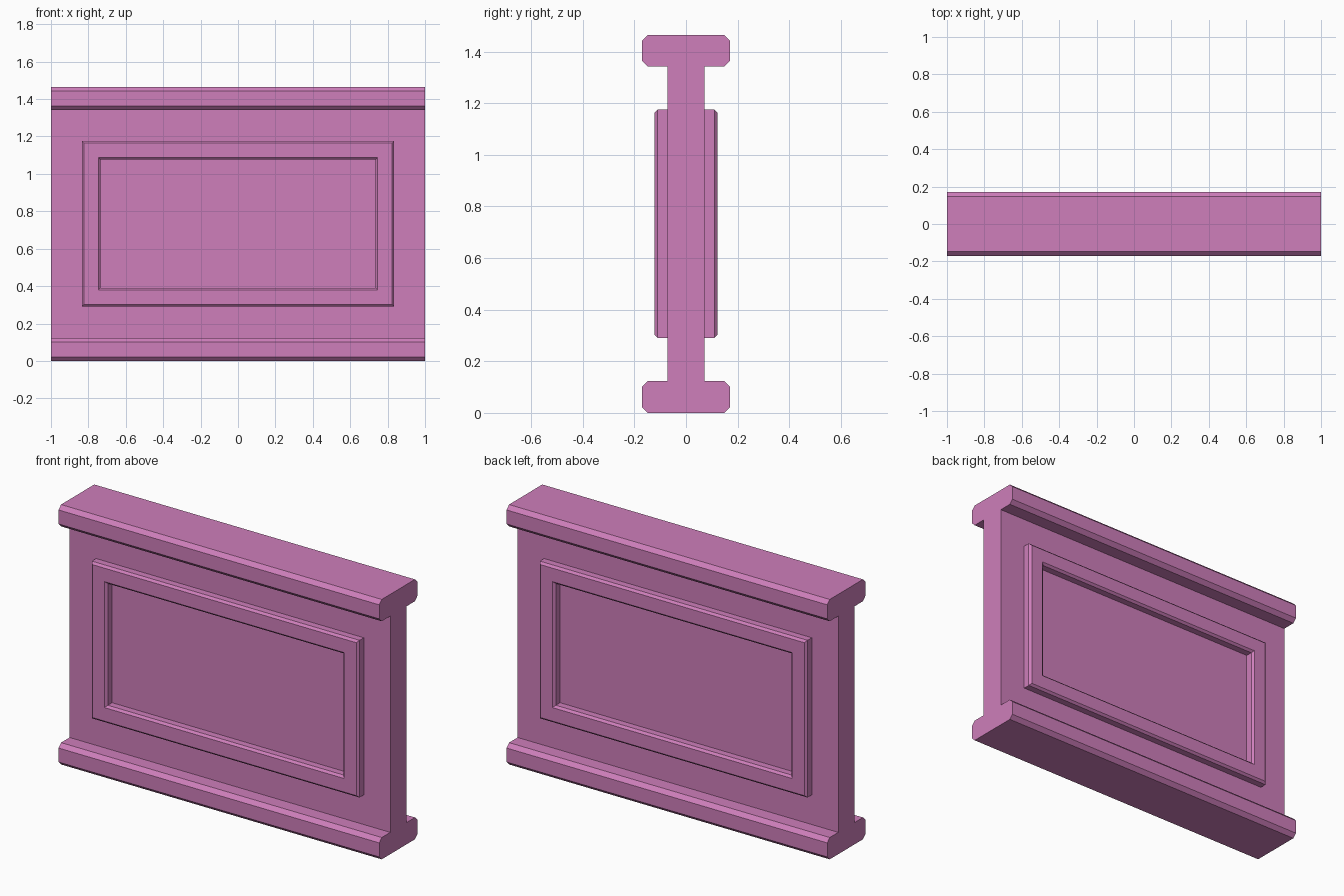
import bpy
import bmesh

cube = bpy.data.objects.get("Cube")
if cube:
    bpy.data.objects.remove(cube, do_unlink=True)

# Single flat colour
pink = bpy.data.materials.new("orchid_pink")
pink.use_nodes = True
colour = (0.62, 0.21, 0.495, 1)
pink.diffuse_color = colour
pink.node_tree.nodes["Principled BSDF"].inputs["Base Color"].default_value = colour

HEIGHT = 1.465
RAIL_H, RAIL_Y, RAIL_CUT = 0.123, 0.17, 0.022
WEB_Y = 0.072
MID = 0.733


def finish(name, bm):
    bmesh.ops.recalc_face_normals(bm, faces=bm.faces)
    mesh = bpy.data.meshes.new(name)
    bm.to_mesh(mesh)
    bm.free()
    mesh.materials.append(pink)
    obj = bpy.data.objects.new(name, mesh)
    bpy.context.collection.objects.link(obj)
    return obj


# Wall body: I-shaped section with chamfered rails, extruded along x
def wall():
    c = RAIL_CUT
    side = [(RAIL_Y - c, 0), (RAIL_Y, c), (RAIL_Y, RAIL_H - c),
            (RAIL_Y - c, RAIL_H), (WEB_Y, RAIL_H)]
    side += [(y, HEIGHT - z) for y, z in reversed(side)]
    outline = side + [(-y, z) for y, z in reversed(side)]
    bm = bmesh.new()
    face = bm.faces.new([bm.verts.new((-1, y, z)) for y, z in outline])
    ext = bmesh.ops.extrude_face_region(bm, geom=[face])
    moved = [v for v in ext["geom"] if isinstance(v, bmesh.types.BMVert)]
    bmesh.ops.translate(bm, verts=moved, vec=(2, 0, 0))
    return finish("wall_body", bm)


# Raised moulding: a chamfered strip swept round a rectangle
def moulding(name, side):
    half_x, half_z = 0.835, 0.443
    low, high, cut, width = WEB_Y - 0.005, 0.122, 0.012, 0.1
    strip = [(0, low), (0, high - cut), (cut, high),
             (width - cut, high), (width, high - cut), (width, low)]
    bm = bmesh.new()
    rings = []
    for inset, y in strip:
        x, z = half_x - inset, half_z - inset
        rings.append([bm.verts.new((sx * x, side * y, MID + sz * z))
                      for sx, sz in ((-1, -1), (1, -1), (1, 1), (-1, 1))])
    for i, ring in enumerate(rings):
        following = rings[(i + 1) % len(rings)]
        for k in range(4):
            n = (k + 1) % 4
            bm.faces.new((ring[k], ring[n], following[n], following[k]))
    return finish(name, bm)


wall()
moulding("front_moulding", -1)
moulding("back_moulding", 1)
